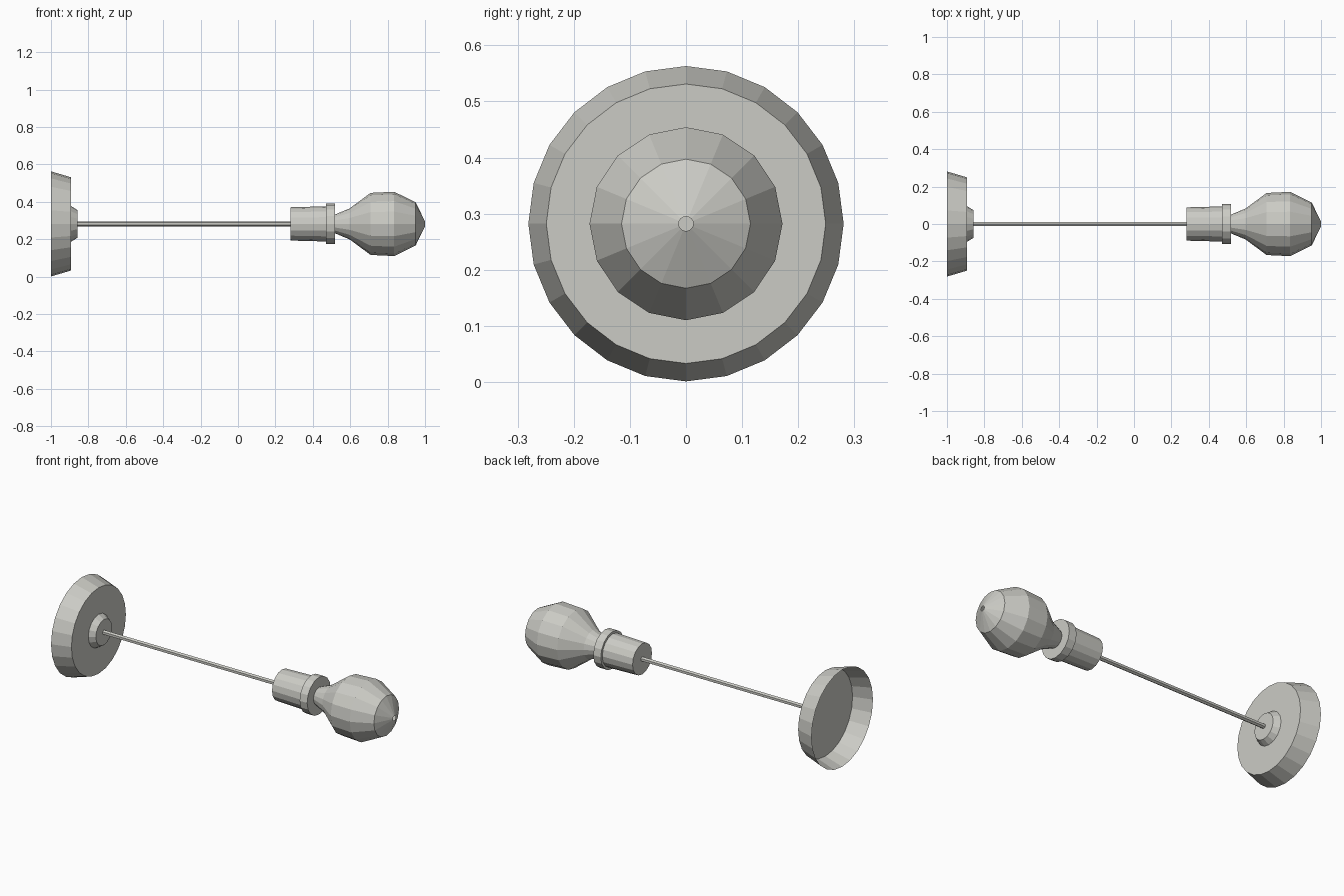
import bpy, bmesh, math

if "Cube" in bpy.data.objects:
    bpy.data.objects.remove(bpy.data.objects["Cube"])

AXIS_Z = 0.282

grey = bpy.data.materials.new("warm_light_grey")
grey.diffuse_color = (0.6, 0.6, 0.56, 1)
grey.use_nodes = True
grey.node_tree.nodes["Principled BSDF"].inputs["Base Color"].default_value = grey.diffuse_color


def lathe(name, profile, sides, cap_start=False, cap_end=False):
    """Revolve (x, radius) points about the long x axis."""
    bm = bmesh.new()
    rings = []
    for x, r in profile:
        rings.append([bm.verts.new((x,
                                    r * math.sin(2 * math.pi * i / sides),
                                    AXIS_Z + r * math.cos(2 * math.pi * i / sides)))
                      for i in range(sides)])
    for a, b in zip(rings, rings[1:]):
        for i in range(sides):
            j = (i + 1) % sides
            bm.faces.new((a[i], a[j], b[j], b[i]))
    if cap_start:
        bm.faces.new(rings[0][::-1])
    if cap_end:
        bm.faces.new(rings[-1])
    bmesh.ops.recalc_face_normals(bm, faces=bm.faces)
    me = bpy.data.meshes.new(name)
    bm.to_mesh(me)
    bm.free()
    me.materials.append(grey)
    ob = bpy.data.objects.new(name, me)
    bpy.context.collection.objects.link(ob)
    return ob


# Hollow cup, open towards -x
lathe("cup", [(-1.0, 0.281), (-0.892, 0.249)], 24, cap_end=True)

# Small bevelled hub behind the cup
lathe("hub", [(-0.892, 0.095), (-0.858, 0.074)], 16, cap_end=True)

# Thin rod
lathe("rod", [(-0.87, 0.0135), (0.29, 0.0135)], 6)

# Ferrule, collar and bulbous grip, with a tiny hole at the tip
lathe("handle", [(0.28, 0.089), (0.47, 0.094), (0.47, 0.108), (0.518, 0.108),
                 (0.518, 0.05), (0.597, 0.083), (0.709, 0.166), (0.835, 0.172),
                 (0.95, 0.115), (1.0, 0.013)], 16, cap_start=True)
